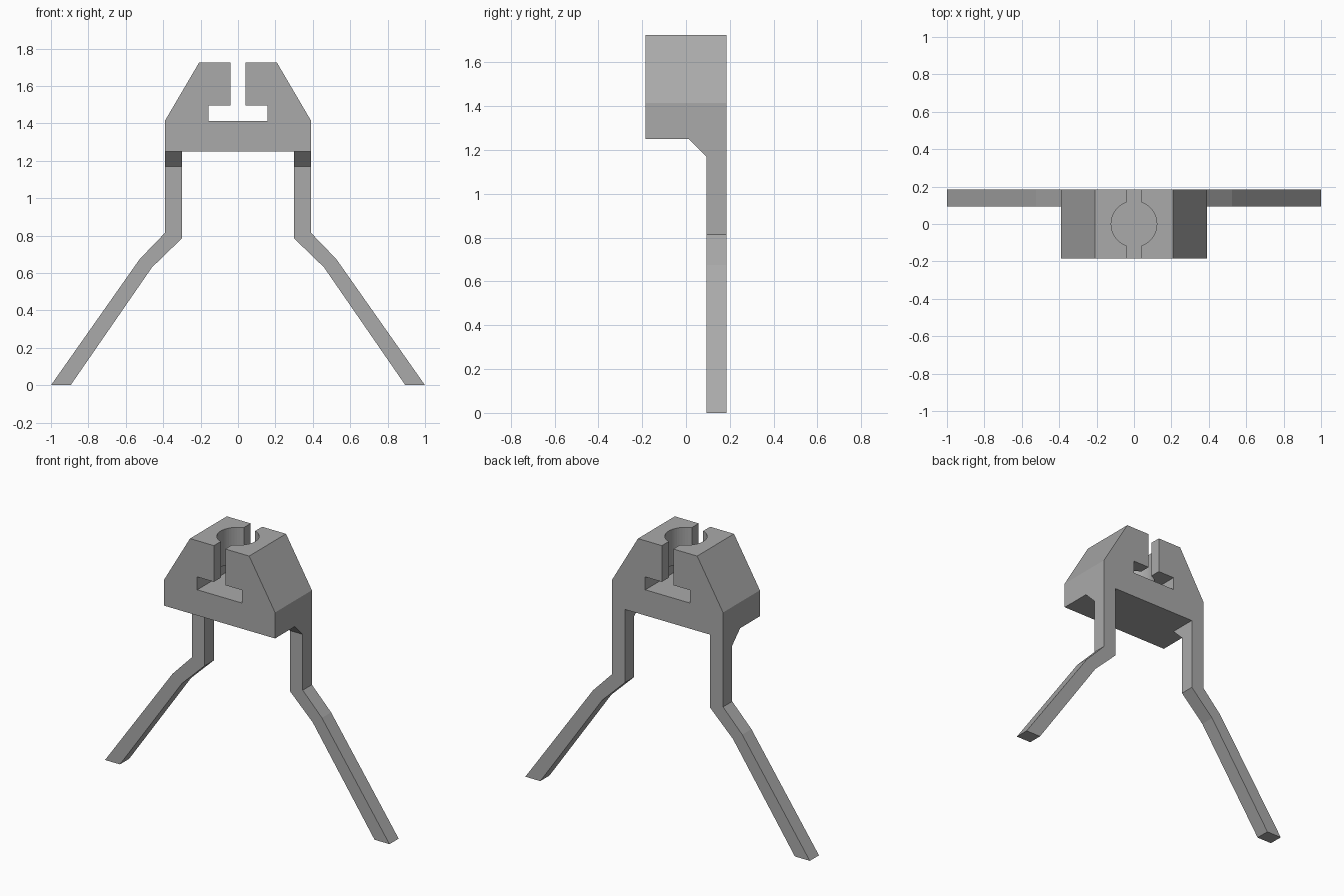
import bpy, bmesh
from mathutils import Vector

if "Cube" in bpy.data.objects:
    bpy.data.objects.remove(bpy.data.objects["Cube"], do_unlink=True)

GREY = (0.4, 0.4, 0.4, 1)
grey = bpy.data.materials.new("plain grey")
grey.use_nodes = True
grey.diffuse_color = GREY
grey.node_tree.nodes["Principled BSDF"].inputs["Base Color"].default_value = GREY

DEPTH = 0.185      # half depth of the clamp block
LEG_FRONT = 0.093  # front face of the legs
BASE = 1.25        # underside of the block
TOP = 1.725


def prism(name, points, offset):
    """Extrude a closed 3D outline along an offset vector."""
    bm = bmesh.new()
    face = bm.faces.new([bm.verts.new(p) for p in points])
    result = bmesh.ops.extrude_face_region(bm, geom=[face])
    moved = [v for v in result["geom"] if isinstance(v, bmesh.types.BMVert)]
    bmesh.ops.translate(bm, vec=Vector(offset), verts=moved)
    bmesh.ops.recalc_face_normals(bm, faces=bm.faces)
    mesh = bpy.data.meshes.new(name)
    bm.to_mesh(mesh)
    bm.free()
    mesh.materials.append(grey)
    obj = bpy.data.objects.new(name, mesh)
    bpy.context.collection.objects.link(obj)
    return obj


# Clamp block with its T-shaped slot, mirrored from one half outline
half = [(0.39, BASE), (0.39, 1.415), (0.208, TOP), (0.04, TOP),
        (0.04, 1.495), (0.157, 1.495), (0.157, 1.413)]
outline = half + [(-x, z) for x, z in reversed(half)]
block = prism("clamp_block", [(x, -DEPTH, z) for x, z in outline],
              (0, 2 * DEPTH, 0))

# Round socket bored from the top down into the slot
bpy.ops.mesh.primitive_cylinder_add(vertices=48, radius=0.122, depth=0.4,
                                    location=(0, 0, 1.65))
cutter = bpy.context.object
cutter.name = "socket_cutter"
cutter.data.materials.append(grey)
bore = block.modifiers.new("socket", "BOOLEAN")
bore.object = cutter
bore.operation = "DIFFERENCE"
bore.solver = "EXACT"
bpy.context.view_layer.objects.active = block
bpy.ops.object.modifier_apply(modifier="socket")
bpy.data.objects.remove(cutter, do_unlink=True)

# Bent legs and the small braces under the block
leg = [(0.30, BASE), (0.39, BASE), (0.39, 0.815), (0.525, 0.675),
       (1.0, 0), (0.895, 0), (0.46, 0.63), (0.30, 0.785)]
brace = [(0.013, BASE), (LEG_FRONT, BASE), (LEG_FRONT, 1.17)]
for side, s in (("left", 1), ("right", -1)):
    prism(side + "_leg", [(s * x, LEG_FRONT, z) for x, z in leg],
          (0, DEPTH - LEG_FRONT, 0))
    prism(side + "_brace", [(s * 0.30, y, z) for y, z in brace],
          (s * 0.09, 0, 0))
